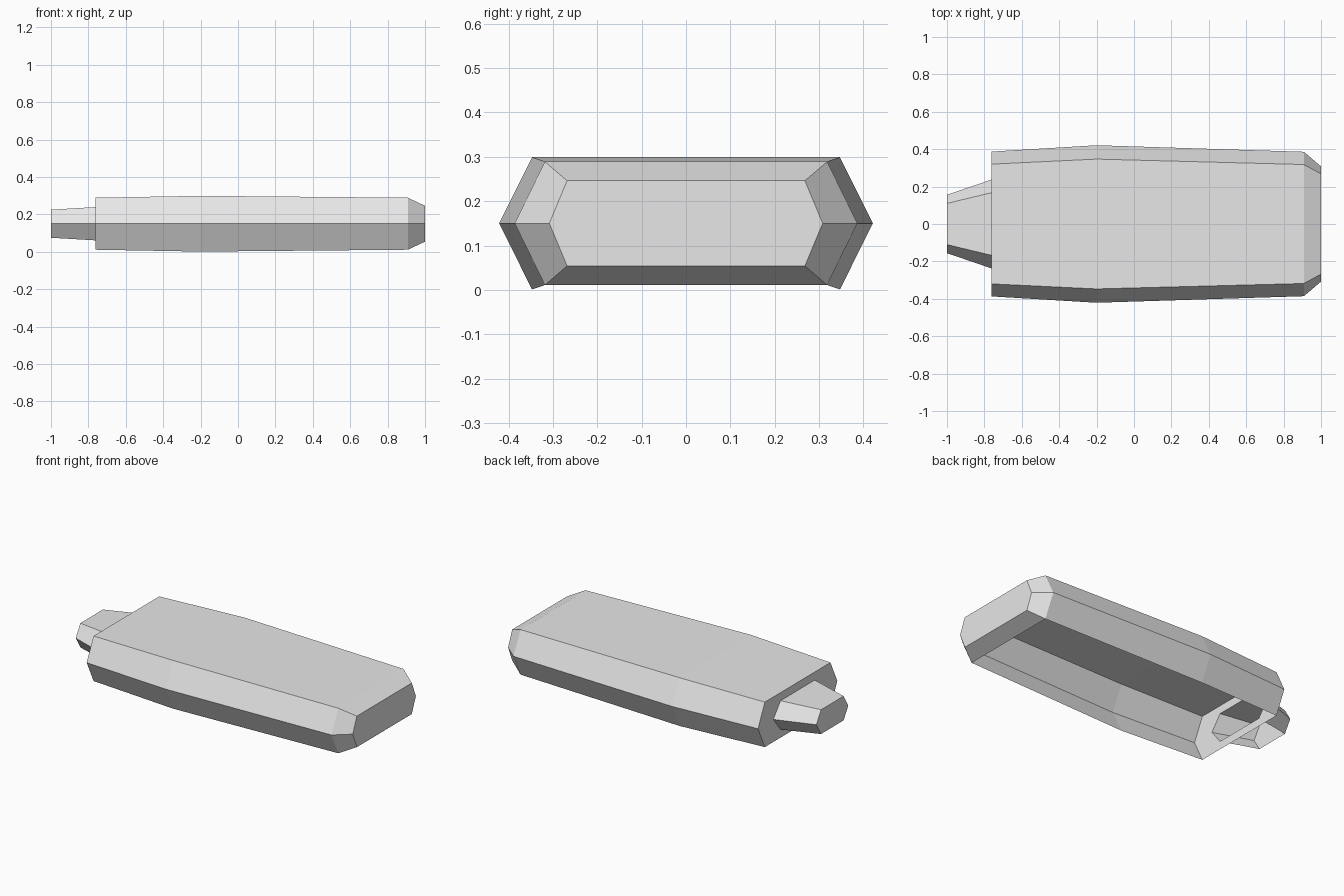
import bpy
import bmesh

cube = bpy.data.objects.get("Cube")
if cube:
    bpy.data.objects.remove(cube, do_unlink=True)

grey = bpy.data.materials.new("plain grey")
grey.use_nodes = True
grey.diffuse_color = (0.8, 0.8, 0.8, 1)
grey.node_tree.nodes["Principled BSDF"].inputs["Base Color"].default_value = (0.8, 0.8, 0.8, 1)

MID = 0.15      # height of the side ridge
BOTTOM = 3      # index of the underside edge in each ring


def ring(bm, x, flat, ridge, rise):
    """Hexagonal section: half width of flat, half width at ridge, half height."""
    hi, lo = MID + rise, MID - rise
    section = [(flat, hi), (-flat, hi), (-ridge, MID),
               (-flat, lo), (flat, lo), (ridge, MID)]
    return [bm.verts.new((x, y, z)) for y, z in section]


def shell(name, stations, open_spans, cap_back=False, cap_front=False):
    """Loft hexagons along x, leaving the underside open on the given spans."""
    bm = bmesh.new()
    rings = [ring(bm, *s) for s in stations]
    for span, (a, b) in enumerate(zip(rings, rings[1:])):
        for i in range(6):
            if i == BOTTOM and span in open_spans:
                continue
            j = (i + 1) % 6
            bm.faces.new((a[j], b[j], b[i], a[i]))
    if cap_back:
        bm.faces.new(rings[0][::-1])
    if cap_front:
        bm.faces.new(rings[-1])
    mesh = bpy.data.meshes.new(name)
    bm.to_mesh(mesh)
    bm.free()
    mesh.materials.append(grey)
    obj = bpy.data.objects.new(name, mesh)
    bpy.context.collection.objects.link(obj)
    return obj


# Joint where the tail meets the flat rear wall of the hull
joint = (-0.763, 0.167, 0.237, 0.089)

# Main hull: rear wall with hole, widest section, bevelled nose
shell("hull", [joint,
               (-0.763, 0.32, 0.387, 0.139),
               (-0.2, 0.347, 0.421, 0.149),
               (0.908, 0.318, 0.386, 0.139),
               (1.0, 0.268, 0.308, 0.096)],
      open_spans={1, 2}, cap_front=True)

# Tapered tail, open underneath
shell("tail", [(-1.0, 0.11, 0.156, 0.075), joint], open_spans={0}, cap_back=True)
